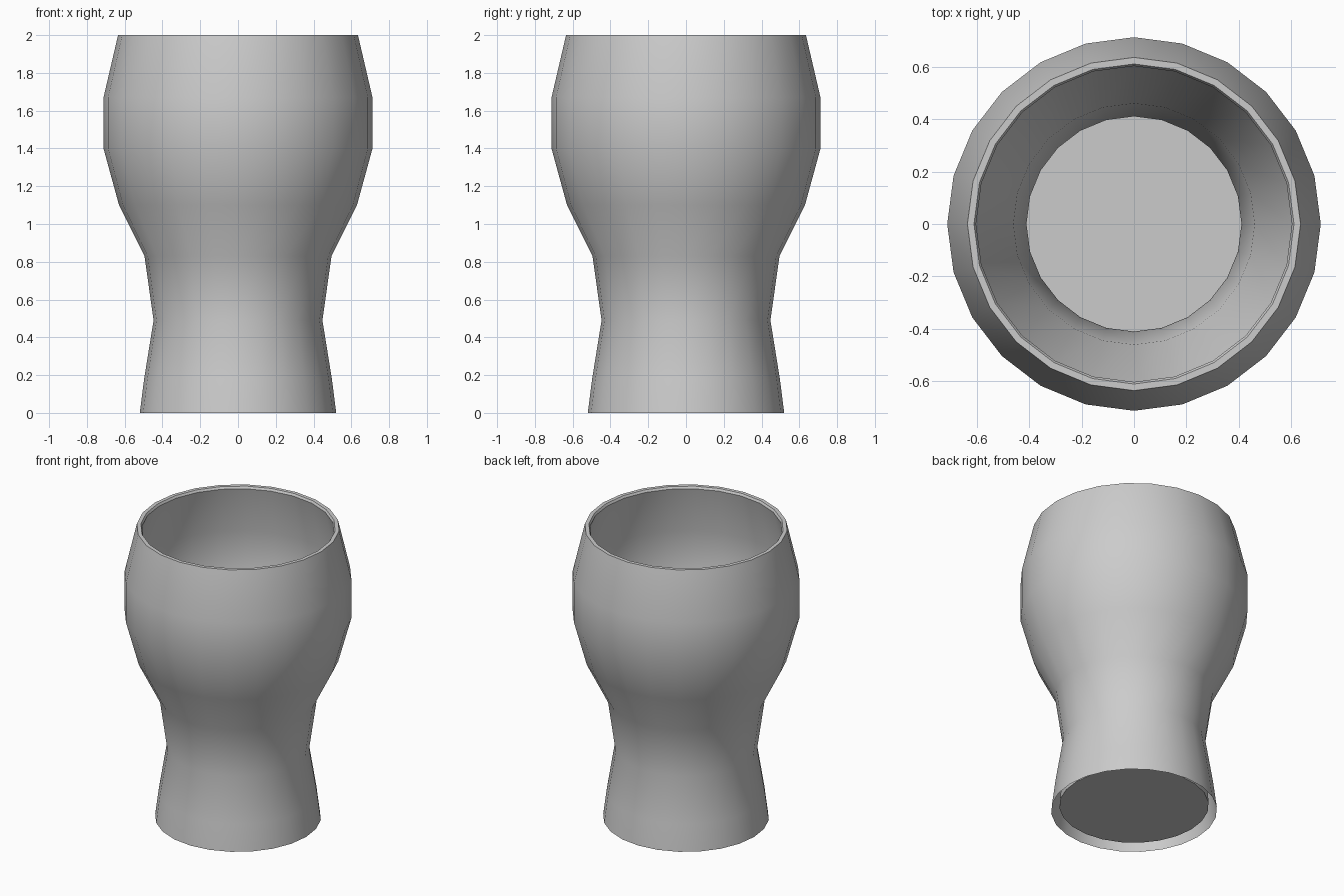
import bpy, bmesh, math

cube = bpy.data.objects.get("Cube")
if cube:
    bpy.data.objects.remove(cube, do_unlink=True)

SIDES = 24

# One neutral colour for the whole vessel
grey = bpy.data.materials.new("plain_grey")
grey.use_nodes = True
grey.diffuse_color = (0.6, 0.6, 0.6, 1)
grey.node_tree.nodes["Principled BSDF"].inputs["Base Color"].default_value = (0.6, 0.6, 0.6, 1)

# Outer wall, from the open foot up to the rim (radius, height)
outer = [(0.52, 0), (0.497, 0.18), (0.447, 0.49), (0.495, 0.83),
         (0.63, 1.10), (0.712, 1.40), (0.712, 1.67), (0.635, 2.0)]
# Inner wall, from the rim down to the floor
inner = [(0.61, 2.0), (0.602, 1.985), (0.677, 1.66), (0.677, 1.41),
         (0.597, 1.12), (0.46, 0.84), (0.41, 0.49), (0.46, 0.18), (0.468, 0.036)]


def lathe(name, profile):
    """Spin a profile around z and close its last ring with a flat floor."""
    bm = bmesh.new()
    rings = []
    for r, z in profile:
        angles = [math.tau * i / SIDES for i in range(SIDES)]
        rings.append([bm.verts.new((r * math.cos(a), r * math.sin(a), z)) for a in angles])
    for low, high in zip(rings, rings[1:]):
        for i in range(SIDES):
            j = (i + 1) % SIDES
            bm.faces.new((low[i], low[j], high[j], high[i]))
    bm.faces.new(rings[-1])
    mesh = bpy.data.meshes.new(name)
    bm.to_mesh(mesh)
    bm.free()
    mesh.materials.append(grey)
    obj = bpy.data.objects.new(name, mesh)
    bpy.context.collection.objects.link(obj)
    return obj


# Drinking glass with a hollow foot
glass = lathe("drinking_glass", outer + inner)
bpy.ops.object.select_all(action="DESELECT")
glass.select_set(True)
bpy.context.view_layer.objects.active = glass
bpy.ops.object.shade_smooth_by_angle(angle=math.radians(40))
